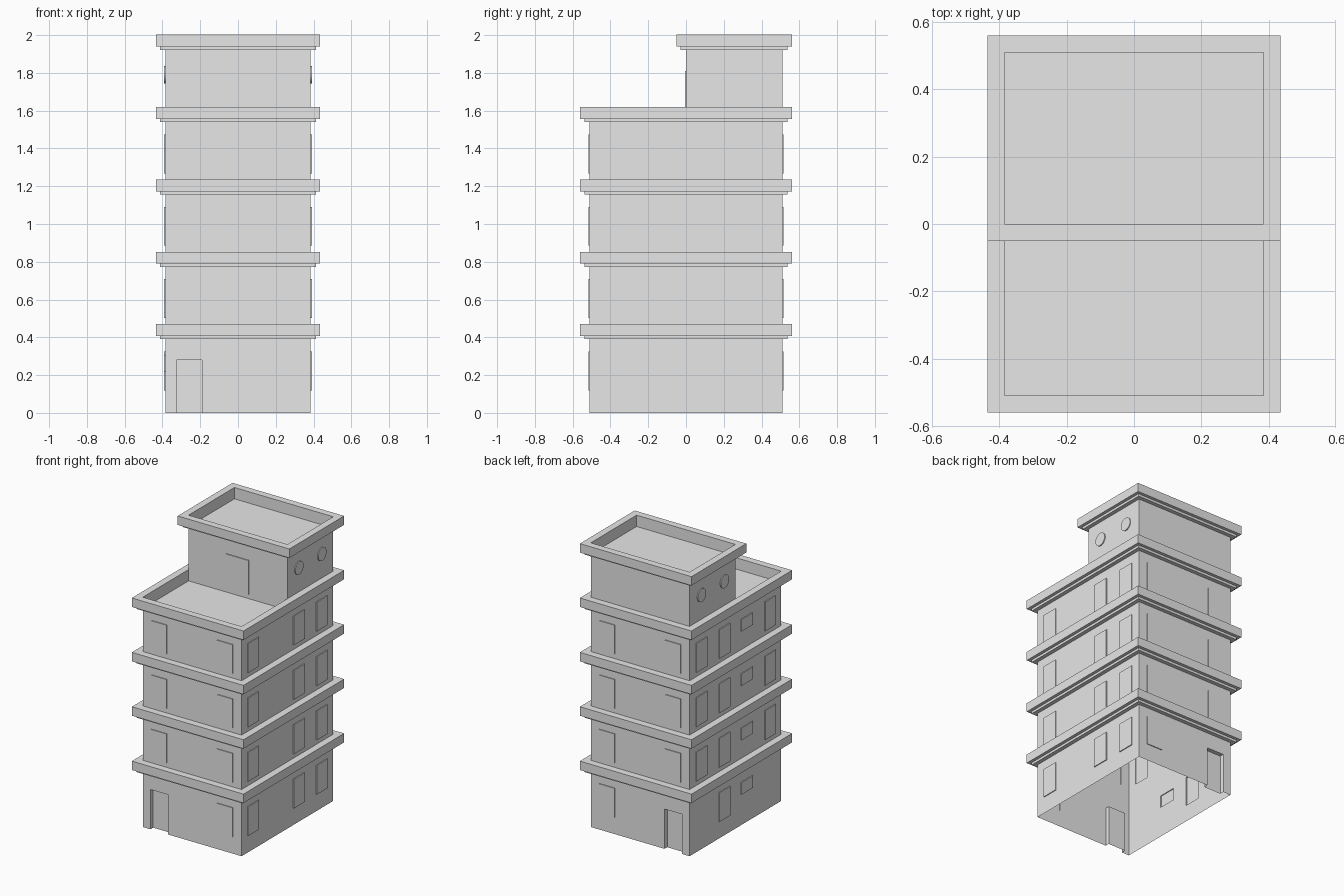
import bpy, bmesh, math
from mathutils import Vector

cube = bpy.data.objects.get("Cube")
if cube:
    bpy.data.objects.remove(cube, do_unlink=True)

HX, HY = 0.385, 0.51      # half width and half depth of the walls
STOREY = 0.383            # storey height
BAND_TOP = 0.47           # top of the lowest ledge
LEDGE = 0.08              # full height of a ledge
RAISE = 0.006             # how far windows stand out

grey = bpy.data.materials.new("plain_grey")
grey.use_nodes = True
grey.diffuse_color = (0.8, 0.8, 0.8, 1)
grey.node_tree.nodes["Principled BSDF"].inputs["Base Color"].default_value = (0.8, 0.8, 0.8, 1)


def finish(name, bm):
    mesh = bpy.data.meshes.new(name)
    bm.to_mesh(mesh)
    bm.free()
    mesh.materials.append(grey)
    obj = bpy.data.objects.new(name, mesh)
    bpy.context.collection.objects.link(obj)
    return obj


def shell(y0, y1, z0, z1):
    """Hollow box: four walls and a roof deck, open underneath."""
    bm = bmesh.new()
    corners = [(-HX, y0), (HX, y0), (HX, y1), (-HX, y1)]
    low = [bm.verts.new((x, y, z0)) for x, y in corners]
    top = [bm.verts.new((x, y, z1)) for x, y in corners]
    for i in range(4):
        j = (i + 1) % 4
        bm.faces.new((low[i], low[j], top[j], top[i]))
    bm.faces.new(top)
    return bm


def emboss(bm, normal, plane, panels):
    """Cut rectangles (a0, a1, z0, z1, depth) into one wall and push them in or out."""
    normal = Vector(normal)
    along = Vector((abs(normal.y), abs(normal.x), 0))
    up = Vector((0, 0, 1))

    def wall():
        bm.normal_update()
        return [f for f in bm.faces if f.normal.dot(normal) > 0.99
                and abs(f.calc_center_median().dot(normal) - plane) < 1e-4]

    cuts = {(axis, v) for p in panels for axis, v in
            (("a", p[0]), ("a", p[1]), ("z", p[2]), ("z", p[3])) if v > 0 or axis == "a"}
    for axis, v in sorted(cuts):
        d = along if axis == "a" else up
        faces = wall()
        geom = faces + list({e for f in faces for e in f.edges}) + list({q for f in faces for q in f.verts})
        bmesh.ops.bisect_plane(bm, geom=geom, dist=1e-5, plane_co=d * v, plane_no=d)
    for a0, a1, z0, z1, depth in panels:
        inside = []
        for f in wall():
            c = f.calc_center_median()
            if a0 < c.dot(along) < a1 and z0 < c.z < z1:
                inside.append(f)
        new = bmesh.ops.extrude_face_region(bm, geom=inside)["geom"]
        verts = [g for g in new if isinstance(g, bmesh.types.BMVert)]
        bmesh.ops.translate(bm, verts=verts, vec=normal * depth)
        old = [f for f in inside if f.is_valid]
        if old:
            bmesh.ops.delete(bm, geom=old, context='FACES')


def window(centre, storey, width=0.12, z=0.222, height=0.206):
    z += storey * STOREY
    return (centre - width / 2, centre + width / 2, z - height / 2, z + height / 2, RAISE)


def ledge(name, y0, y1, top, parapet):
    """Stepped ledge running round the walls; a parapet also gets an inner face."""
    profile = [(0, -LEDGE), (0.028, -LEDGE), (0.028, -0.063), (0.05, -0.063), (0.05, 0), (0, 0)]
    bm = bmesh.new()
    rings = []
    for out, dz in profile:
        x, a, b = HX + out, y0 - out, y1 + out
        rings.append([bm.verts.new((px, py, top + dz))
                      for px, py in ((-x, a), (x, a), (x, b), (-x, b))])
    pairs = list(zip(rings, rings[1:]))
    if parapet:
        pairs.append((rings[-1], rings[0]))
    for r, s in pairs:
        for i in range(4):
            j = (i + 1) % 4
            bm.faces.new((r[i], r[j], s[j], s[i]))
    finish(name, bm)


# Main block with windows on every storey and two recessed street doors
roof = BAND_TOP + 3 * STOREY
body = shell(-HY, HY, 0, roof - LEDGE)
door = (-0.325, -0.19, 0, 0.28, -0.03)
ends, right_side, left_side = [door], [], []
for s in range(4):
    ends.append(window(0.257, s))
    if s:
        ends.append(window(-0.257, s))
    right_side += [window(y, s) for y in (-0.385, 0.125, 0.38)]
    left_side.append(window(0.125, s))
    left_side.append(window(-0.125, s, 0.13, 0.26, 0.085))
    if s:
        left_side += [window(y, s) for y in (-0.385, 0.38)]
emboss(body, (0, -1, 0), HY, ends)
emboss(body, (0, 1, 0), HY, ends)
emboss(body, (1, 0, 0), HX, right_side)
emboss(body, (-1, 0, 0), HX, left_side)
# leave the doorways open at the ground
ground = [f for f in body.faces if all(v.co.z < 1e-4 for v in f.verts)]
bmesh.ops.delete(body, geom=ground, context='FACES')
finish("main_walls", body)

# Rooftop room with its terrace door
room = shell(0, HY, roof - LEDGE, roof + STOREY - LEDGE)
emboss(room, (0, -1, 0), 0, [(-0.09, 0.085, roof - 0.05, 1.81, RAISE)])
finish("rooftop_room", room)

# Ledges between storeys and the two parapets
for s in range(3):
    ledge(f"storey_ledge_{s + 1}", -HY, HY, BAND_TOP + s * STOREY, False)
ledge("terrace_parapet", -HY, HY, roof, True)
ledge("room_parapet", 0, HY, roof + STOREY, True)

# Round windows on both sides of the rooftop room
for side, label in ((1, "left"), (-1, "right")):
    for n, y in enumerate((0.125, 0.38)):
        bpy.ops.mesh.primitive_cylinder_add(
            vertices=32, radius=0.046, depth=0.009,
            location=(side * (HX + 0.002), y, 1.79), rotation=(0, math.pi / 2, 0))
        pane = bpy.context.object
        pane.name = f"round_window_{label}_{n + 1}"
        pane.data.materials.append(grey)
        bpy.ops.object.shade_smooth_by_angle(angle=math.radians(35))
